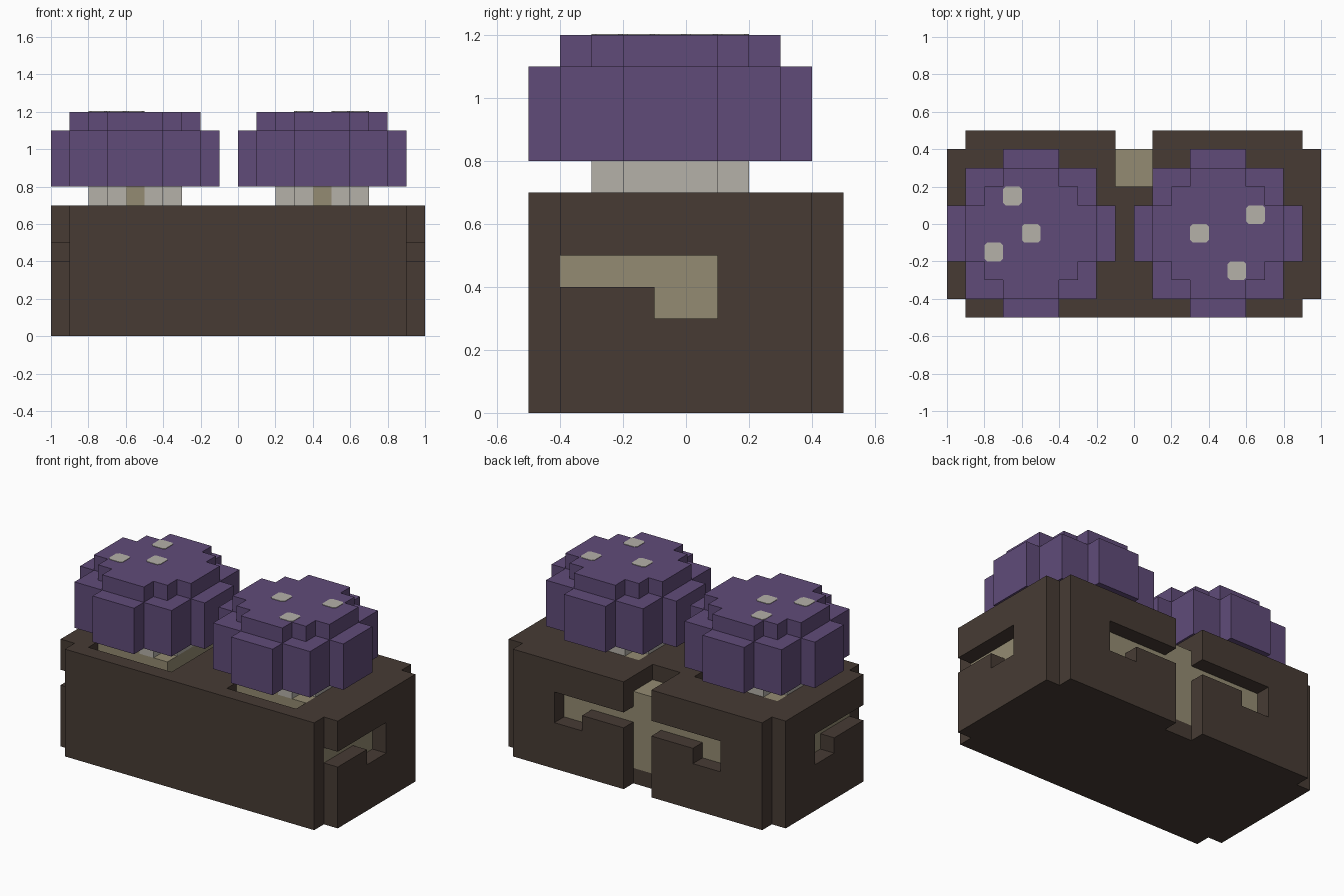
import bpy, bmesh, math

cube = bpy.data.objects.get("Cube")
if cube:
    bpy.data.objects.remove(cube, do_unlink=True)


def make_material(name, srgb):
    lin = [((c / 255 + 0.055) / 1.055) ** 2.4 for c in srgb] + [1.0]
    m = bpy.data.materials.new(name)
    m.use_nodes = True
    m.diffuse_color = lin
    bsdf = next(n for n in m.node_tree.nodes if n.type == 'BSDF_PRINCIPLED')
    bsdf.inputs["Base Color"].default_value = lin
    return m


BARK = make_material("dark bark", (71, 59, 52))
WOOD = make_material("tan wood", (148, 139, 114))
CAP = make_material("purple cap", (96, 75, 121))
PALE = make_material("pale grey", (181, 177, 169))

U = 0.1  # block size


def cells(box):
    x0, x1, y0, y1, z0, z1 = box
    return {(x, y, z) for x in range(x0, x1) for y in range(y0, y1) for z in range(z0, z1)}


def add_object(name, bm, mat):
    me = bpy.data.meshes.new(name)
    bm.to_mesh(me)
    bm.free()
    me.materials.append(mat)
    ob = bpy.data.objects.new(name, me)
    bpy.context.collection.objects.link(ob)
    return ob


def block_object(name, mat, boxes, cuts=(), shift=0):
    """Union of block boxes minus cuts, keeping only the outer faces."""
    solid = set().union(*(cells(b) for b in boxes))
    for c in cuts:
        solid -= cells(c)
    bm = bmesh.new()
    verts = {}

    def vert(p):
        if p not in verts:
            verts[p] = bm.verts.new(((p[0] + shift) * U, p[1] * U, p[2] * U))
        return verts[p]

    for c in sorted(solid):
        for axis in range(3):
            for side in (0, 1):
                n = list(c)
                n[axis] += 2 * side - 1
                if tuple(n) in solid:
                    continue
                b, d = (axis + 1) % 3, (axis + 2) % 3
                loop = []
                for s, t in ((0, 0), (1, 0), (1, 1), (0, 1)):
                    p = list(c)
                    p[axis] += side
                    p[b] += s
                    p[d] += t
                    loop.append(vert(tuple(p)))
                bm.faces.new(loop if side else loop[::-1])
    # merge coplanar block faces into clean panels
    bmesh.ops.dissolve_limit(bm, angle_limit=0.01, verts=bm.verts[:], edges=bm.edges[:])
    return add_object(name, bm, mat)


# Log: bark shell with notched corners around a wooden core
side_cuts = []
for x0 in (-10, 9):
    side_cuts += [(x0, x0 + 1, -4, 1, 4, 5), (x0, x0 + 1, -1, 1, 3, 4)]
back_cuts = [(-1, 1, 4, 5, 0, 7), (-1, 1, 2, 4, 6, 7), (-6, 6, 4, 5, 4, 5),
             (-6, -4, 4, 5, 3, 4), (4, 6, 4, 5, 3, 4)]
pits = [(-8, -2, -4, 2, 6, 7), (2, 7, -4, 2, 6, 7)]
core = (-9, 9, -4, 4, 1, 6)
block_object("log_bark", BARK, [(-9, 9, -5, 5, 0, 7), (-10, 10, -4, 4, 0, 7)],
             [core] + side_cuts + back_cuts + pits)
block_object("log_core", WOOD, [core])


# Mushrooms: stepped caps on short rounded stems
def mushroom(label, shift, spots):
    block_object(label + "_stem_base", WOOD, [(-8, -3, -3, 2, 6, 7)], shift=shift)
    block_object(label + "_stem", PALE,
                 [(-8, -3, -2, 1, 7, 8), (-7, -4, -3, 2, 7, 8)],
                 [(-6, -5, -3, -2, 7, 8)], shift)
    block_object(label + "_stem_front", WOOD, [(-6, -5, -3, -2, 7, 8)], shift=shift)
    block_object(label + "_cap", CAP,
                 [(-9, -2, -4, 3, 8, 11), (-10, -1, -2, 1, 8, 11), (-7, -4, -5, 4, 8, 11),
                  (-9, -2, -2, 1, 11, 12), (-8, -3, -3, 2, 11, 12), (-7, -4, -4, 3, 11, 12)],
                 shift=shift)
    for i, (x, y) in enumerate(spots, 1):
        spot(f"{label}_spot_{i}", x, y)


def spot(name, x, y, r=0.05, k=0.036):
    """Thin square plate with clipped corners on top of a cap."""
    outline = [(r, -k), (r, k), (k, r), (-k, r), (-r, k), (-r, -k), (-k, -r), (k, -r)]
    bm = bmesh.new()
    face = bm.faces.new([bm.verts.new((x + a, y + b, 1.199)) for a, b in outline])
    ext = bmesh.ops.extrude_face_region(bm, geom=[face])["geom"]
    bmesh.ops.translate(bm, vec=(0, 0, 0.004),
                        verts=[g for g in ext if isinstance(g, bmesh.types.BMVert)])
    bmesh.ops.recalc_face_normals(bm, faces=bm.faces[:])
    add_object(name, bm, PALE)


mushroom("right_mushroom", 0, [(-0.65, 0.15), (-0.55, -0.05), (-0.75, -0.15)])
mushroom("left_mushroom", 10, [(0.65, 0.05), (0.35, -0.05), (0.55, -0.25)])
